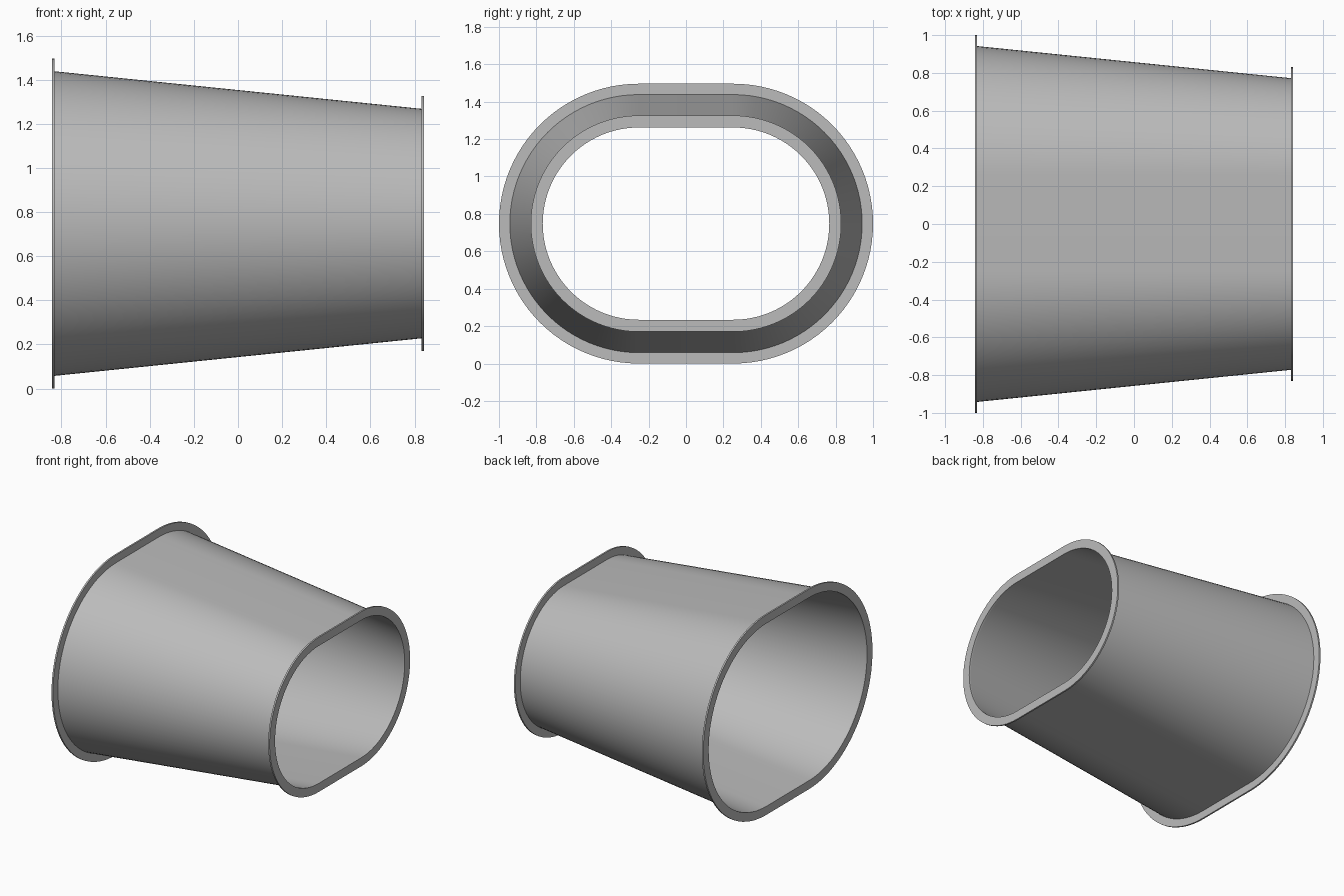
import bpy, bmesh
from math import pi, sin, cos, radians

cube = bpy.data.objects.get("Cube")
if cube:
    bpy.data.objects.remove(cube, do_unlink=True)

HALF_FLAT = 0.252    # half length of the straight top and bottom runs
MID_Z = 0.748        # height of the duct axis
END_X = 0.843        # outer face of each flange
PLATE = 0.012        # flange thickness
WALL = 0.006         # duct wall thickness
BIG, SMALL = 0.69, 0.52
LIP = 0.058          # flange overhang beyond the duct
ARC_STEPS = 48

metal = bpy.data.materials.new("galvanised grey")
metal.use_nodes = True
grey = (0.5, 0.5, 0.5, 1)
metal.diffuse_color = grey
metal.node_tree.nodes["Principled BSDF"].inputs["Base Color"].default_value = grey


def oval(x, radius):
    """Flat-sided oval outline in the plane at x."""
    points = []
    for side in (1, -1):
        for i in range(ARC_STEPS + 1):
            a = -pi / 2 + pi * i / ARC_STEPS
            points.append((x, side * (HALF_FLAT + radius * cos(a)),
                           MID_Z + side * radius * sin(a)))
    return points


def oval_ring(name, section):
    """Sweep a closed (x, radius) section around the oval."""
    bm = bmesh.new()
    loops = [[bm.verts.new(p) for p in oval(x, r)] for x, r in section]
    for a, b in zip(loops, loops[1:] + loops[:1]):
        for i in range(len(a)):
            j = (i + 1) % len(a)
            bm.faces.new((a[i], a[j], b[j], b[i]))
    bmesh.ops.recalc_face_normals(bm, faces=bm.faces[:])
    mesh = bpy.data.meshes.new(name)
    bm.to_mesh(mesh)
    bm.free()
    mesh.materials.append(metal)
    obj = bpy.data.objects.new(name, mesh)
    bpy.context.collection.objects.link(obj)
    bpy.ops.object.select_all(action='DESELECT')
    obj.select_set(True)
    bpy.context.view_layer.objects.active = obj
    bpy.ops.object.shade_smooth_by_angle(angle=radians(30))


# Tapered duct wall
seat = END_X - PLATE
oval_ring("duct_wall", [(-seat, BIG), (seat, SMALL),
                        (seat, SMALL - WALL), (-seat, BIG - WALL)])

# Flat flanges at both ends
for name, side, radius in (("large_flange", -1, BIG), ("small_flange", 1, SMALL)):
    inner, outer = radius - WALL, radius + LIP
    oval_ring(name, [(side * seat, inner), (side * seat, outer),
                     (side * END_X, outer), (side * END_X, inner)])
